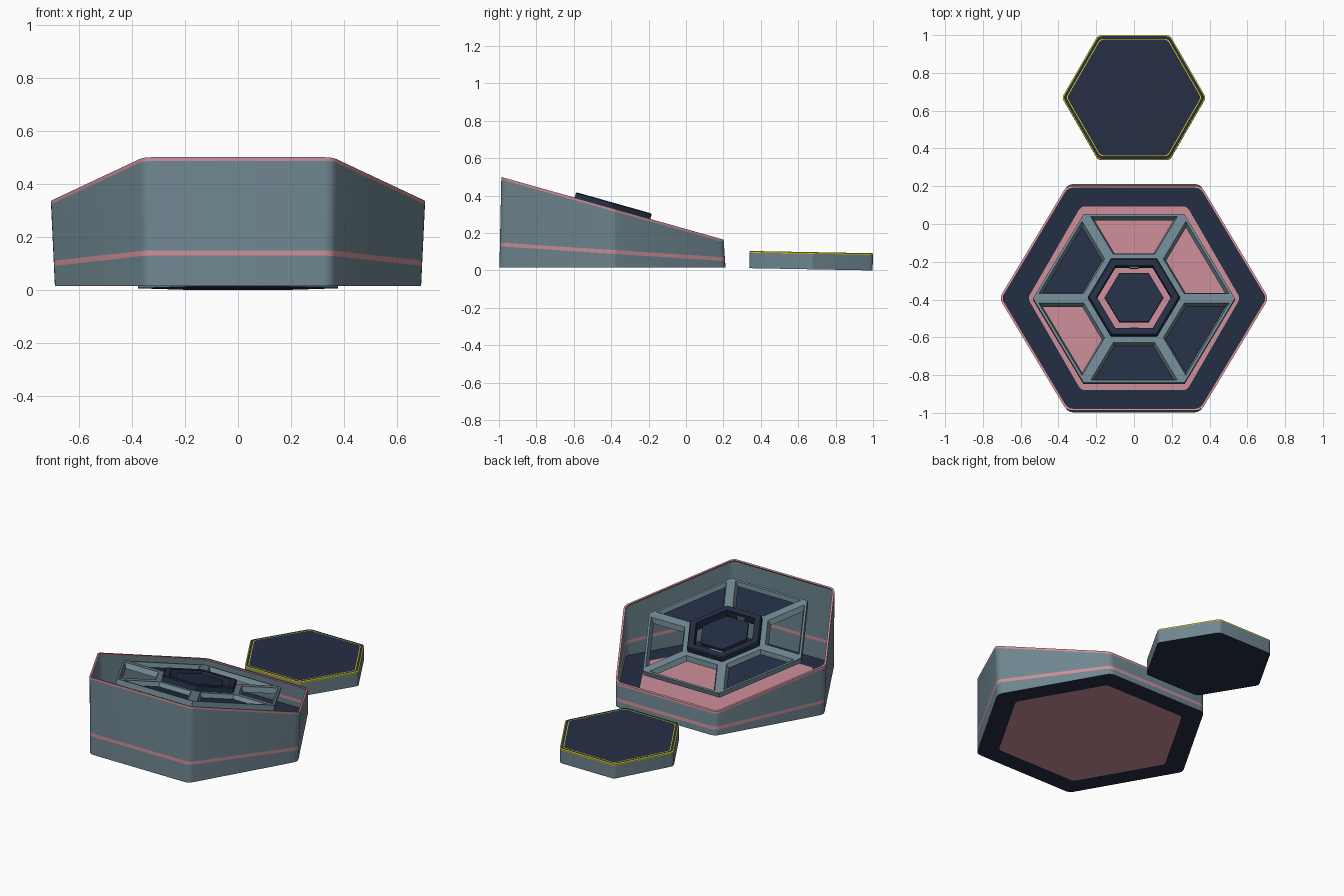
import bpy, bmesh, math
from mathutils import Matrix, Vector

if "Cube" in bpy.data.objects:
    bpy.data.objects.remove(bpy.data.objects["Cube"])


def material(name, rgb):
    def lin(c):
        c /= 255
        return c / 12.92 if c <= 0.04045 else ((c + 0.055) / 1.055) ** 2.4
    m = bpy.data.materials.new(name)
    m.diffuse_color = (*[lin(c) for c in rgb], 1)
    m.use_nodes = True
    m.node_tree.nodes["Principled BSDF"].inputs["Base Color"].default_value = m.diffuse_color
    return m


MATS = [material("slate grey", (111, 135, 145)), material("dusty pink", (207, 143, 154)),
        material("navy", (36, 46, 68)), material("yellow", (225, 208, 10))]
GREY, PINK, NAVY, YELLOW = range(4)


def hexagon(R, r=0.0, z=0.0, seg=4):
    """Hexagon with points on +-x and optional corner rounding r."""
    pts = []
    for k in range(6):
        a = math.radians(60 * k)
        if r == 0:
            pts.append(Vector((R * math.cos(a), R * math.sin(a), z)))
            continue
        d = R - r * 2 / math.sqrt(3)
        for s in range(seg + 1):
            b = a + math.radians(-30 + 60 * s / seg)
            pts.append(Vector((d * math.cos(a) + r * math.cos(b),
                               d * math.sin(a) + r * math.sin(b), z)))
    return pts


def finish(name, bm, matrix=None, recalc=False):
    if recalc:
        bmesh.ops.remove_doubles(bm, verts=bm.verts, dist=1e-5)
        bmesh.ops.recalc_face_normals(bm, faces=bm.faces)
    me = bpy.data.meshes.new(name)
    bm.to_mesh(me)
    bm.free()
    for m in MATS:
        me.materials.append(m)
    ob = bpy.data.objects.new(name, me)
    bpy.context.collection.objects.link(ob)
    if matrix:
        ob.matrix_world = matrix
    bpy.context.view_layer.objects.active = ob
    ob.select_set(True)
    bpy.ops.object.shade_smooth_by_angle(angle=math.radians(32))
    ob.select_set(False)
    return ob


def loft(name, rings, colours, start=None, end=None, closed=False, matrix=None):
    """Skin rings bottom to top, one colour per band, optional coloured caps."""
    bm = bmesh.new()
    vs = [[bm.verts.new(p) for p in ring] for ring in rings]
    n = len(rings[0])
    pairs = list(zip(vs, vs[1:] + vs[:1])) if closed else list(zip(vs, vs[1:]))
    for (lo, hi), c in zip(pairs, colours):
        for i in range(n):
            j = (i + 1) % n
            bm.faces.new((lo[i], lo[j], hi[j], hi[i])).material_index = c
    if start is not None:
        bm.faces.new(vs[0][::-1]).material_index = start
    if end is not None:
        bm.faces.new(vs[-1]).material_index = end
    return finish(name, bm, matrix)


CENTRE_Y = -0.393
TILT = math.asin(0.2715)
DECK = Matrix.Translation((0, CENTRE_Y, 0.3325)) @ Matrix.Rotation(-TILT, 4, 'X')
BASE = Matrix.Translation((0, CENTRE_Y, 0.015))

# Open bowl: thin wall with sloping stripe and pink rim, floor with pink centre
bottom = [BASE @ p for p in hexagon(0.698, 0.05)]
top = [DECK @ p for p in hexagon(0.713, 0.05)]


def wall(t, up=0.0):
    ring = []
    for b, p in zip(bottom, top):
        t2 = t + up / (p.z - b.z)
        ring.append(b.lerp(p, t2))
    return ring


inner = [DECK @ p for p in hexagon(0.699, 0.045)]
inner_low = [DECK @ p for p in hexagon(0.706, 0.05, -0.012)]
floor = [BASE @ p for p in hexagon(0.562, 0.04)]
loft("bowl", [floor, bottom, wall(0.235), wall(0.235, 0.02), wall(1, -0.014), top, inner, inner_low],
     [NAVY, GREY, PINK, GREY, PINK, PINK, PINK], start=PINK)

# Spoked frame: six sectors, each a trapezoid with a tapered window
TH = 0.035


def trapezoid(sector, a_out, a_in, half_spoke, z):
    """Four corners of one sector, at apothems a_out and a_in, clear of the spokes."""
    t = math.tan(math.radians(30))
    gap = half_spoke / math.cos(math.radians(30))
    rot = Matrix.Rotation(math.radians(60 * sector - 60), 4, 'Z')
    pts = []
    for a, s in ((a_in, 1), (a_out, 1), (a_out, -1), (a_in, -1)):
        pts.append(rot @ Vector((s * (a * t - gap), a, z)))
    return pts


def window(sector, z, shrink=0.0):
    return trapezoid(sector, 0.45 - shrink, 0.243 + shrink, 0.026 + shrink, z)


bm = bmesh.new()
for k in range(6):
    rims = [[bm.verts.new(p) for p in trapezoid(k, 0.463, 0.185, 0, z)] for z in (-0.003, -TH)]
    holes = [[bm.verts.new(p) for p in window(k, z, s)] for z, s in ((-0.003, 0), (-TH, 0.013))]
    for i in range(4):
        j = (i + 1) % 4
        bm.faces.new((rims[0][i], rims[0][j], holes[0][j], holes[0][i]))
        bm.faces.new((rims[1][j], rims[1][i], holes[1][i], holes[1][j]))
        bm.faces.new((holes[0][i], holes[0][j], holes[1][j], holes[1][i]))
        if i in (1, 3):  # outer and inner edges of the frame
            bm.faces.new((rims[0][j], rims[0][i], rims[1][i], rims[1][j]))
finish("spoked_frame", bm, DECK, recalc=True)

# Navy panels closing three of the windows
for k in (2, 4, 5):
    loft("window_panel", [window(k, z, 0.012)[::-1] for z in (-TH + 0.001, -TH + 0.006)],
         [NAVY], NAVY, NAVY, matrix=DECK)

# Raised hub ring and the plate at its centre
loft("hub_ring", [hexagon(0.198, 0, -0.02), hexagon(0.243, 0, -0.02),
                  hexagon(0.243, 0, 0.025), hexagon(0.236, 0, 0.03), hexagon(0.198, 0, 0.03)],
     [NAVY] * 5, closed=True, matrix=DECK)
loft("hub_plate", [hexagon(0.155, 0, 0.0), hexagon(0.155, 0, 0.02)], [NAVY], NAVY, NAVY, matrix=DECK)

# Small tabs at front and back of the hub opening
for s in (-1, 1):
    bm = bmesh.new()
    bmesh.ops.create_cube(bm, size=1, matrix=Matrix.Translation((0, s * 0.169, 0.0))
                          @ Matrix.Diagonal((0.05, 0.012, 0.02, 1)))
    finish("hub_tab", bm, DECK)

# Separate flat puck behind the bowl, slightly tilted, with yellow edge and line
PUCK = Matrix.Translation((0, 0.668, 0.0062)) @ Matrix.Rotation(math.radians(-1.05), 4, 'X')
loft("puck", [hexagon(0.381, 0.03, 0), hexagon(0.381, 0.03, 0.083), hexagon(0.381, 0.03, 0.089),
              hexagon(0.375, 0.03, 0.092), hexagon(0.359, 0.03, 0.092), hexagon(0.354, 0.03, 0.092)],
     [GREY, YELLOW, YELLOW, NAVY, YELLOW], NAVY, NAVY, matrix=PUCK)
